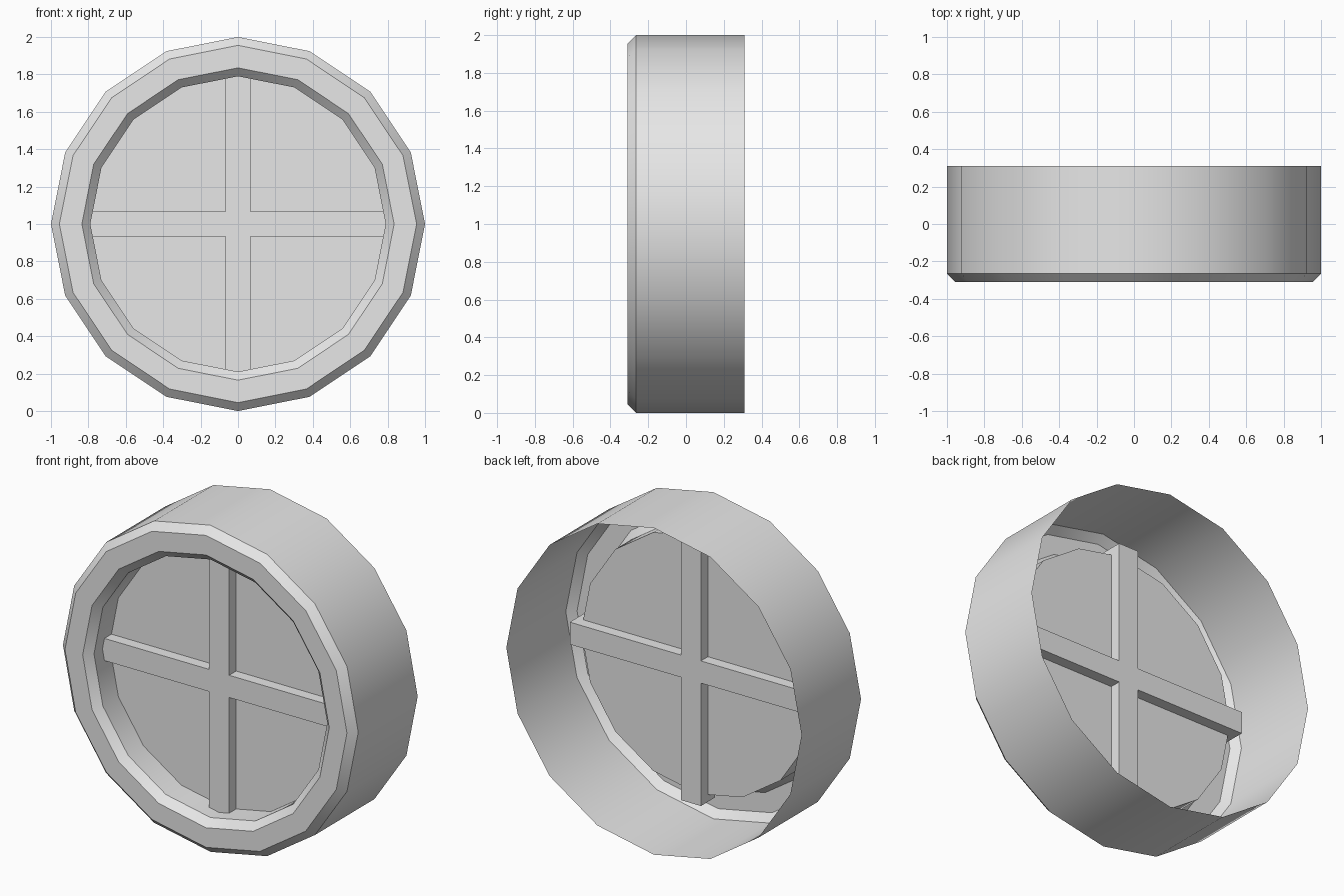
import bpy, bmesh
from math import cos, sin, tau

cube = bpy.data.objects.get("Cube")
if cube:
    bpy.data.objects.remove(cube)

SIDES = 16
GREY = (0.8, 0.8, 0.8, 1)

mat = bpy.data.materials.new("light grey")
mat.use_nodes = True
mat.diffuse_color = GREY
mat.node_tree.nodes["Principled BSDF"].inputs["Base Color"].default_value = GREY


def ring(bm, radius, y):
    """Ring of vertices around the window axis."""
    return [bm.verts.new((radius * cos(tau * i / SIDES), y, 1 + radius * sin(tau * i / SIDES)))
            for i in range(SIDES)]


def finish(bm, name, smooth=False):
    mesh = bpy.data.meshes.new(name)
    bm.to_mesh(mesh)
    bm.free()
    mesh.materials.append(mat)
    obj = bpy.data.objects.new(name, mesh)
    bpy.context.collection.objects.link(obj)
    if smooth:
        bpy.ops.object.select_all(action='DESELECT')
        obj.select_set(True)
        bpy.context.view_layer.objects.active = obj
        bpy.ops.object.shade_smooth_by_angle(angle=0.55)
    return obj


# Round frame: open-backed outer shell, bevelled front rim, inner wall to the pane
PANE_Y = -0.115
profile = [(1, 0.31), (1, -0.265), (0.955, -0.31), (0.835, -0.31), (0.79, -0.265), (0.79, PANE_Y)]
bm = bmesh.new()
rings = [ring(bm, r, y) for r, y in profile]
for a, b in zip(rings, rings[1:]):
    for i in range(SIDES):
        j = (i + 1) % SIDES
        bm.faces.new((a[i], b[i], b[j], a[j]))
finish(bm, "round_frame", smooth=True)

# Window pane
bm = bmesh.new()
bm.faces.new(ring(bm, 0.79, PANE_Y))
finish(bm, "window_pane")

# Cross bars: plus-shaped outline extruded through the pane
W, L, D = 0.068, 0.82, 0.068
bm = bmesh.new()
outline = []
for c, s in ((1, 0), (0, 1), (-1, 0), (0, -1)):
    for u, v in ((L, -W), (L, W), (W, W)):
        outline.append(bm.verts.new((u * c - v * s, PANE_Y - D, 1 + u * s + v * c)))
front = bm.faces.new(outline)
back = bmesh.ops.extrude_face_region(bm, geom=[front], use_keep_orig=True)
bmesh.ops.translate(bm, vec=(0, 2 * D, 0),
                    verts=[g for g in back["geom"] if isinstance(g, bmesh.types.BMVert)])
bmesh.ops.recalc_face_normals(bm, faces=bm.faces)
finish(bm, "cross_bars")
